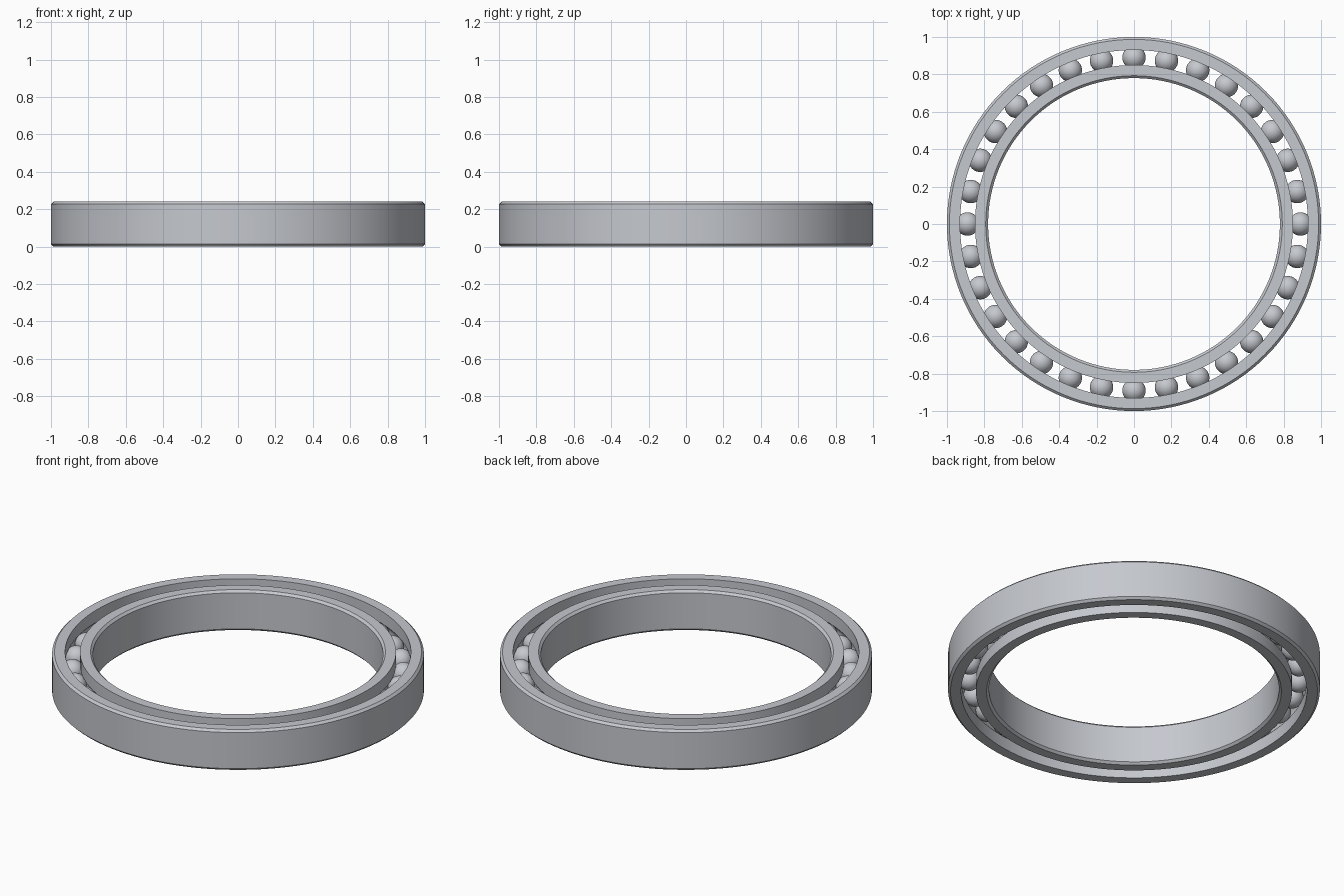
import bpy
import bmesh
from math import cos, sin, pi, sqrt, atan2
from mathutils import Matrix, Vector

if "Cube" in bpy.data.objects:
    bpy.data.objects.remove(bpy.data.objects["Cube"], do_unlink=True)

HEIGHT, CHAMFER = 0.24, 0.013
BORE, INNER_WALL, OUTER_WALL, RIM = 0.78, 0.85, 0.93, 1.0
BALL_R, BALLS, SEGMENTS = 0.0625, 32, 128
PITCH = (INNER_WALL + OUTER_WALL) / 2
MID = HEIGHT / 2

steel = bpy.data.materials.new("steel grey")
steel.use_nodes = True
colour = (0.56, 0.58, 0.62, 1)
steel.diffuse_color = colour
steel.node_tree.nodes["Principled BSDF"].inputs["Base Color"].default_value = colour


def finish(name, bm):
    mesh = bpy.data.meshes.new(name)
    bm.to_mesh(mesh)
    bm.free()
    mesh.materials.append(steel)
    obj = bpy.data.objects.new(name, mesh)
    bpy.context.collection.objects.link(obj)
    bpy.ops.object.select_all(action="DESELECT")
    obj.select_set(True)
    bpy.context.view_layer.objects.active = obj
    bpy.ops.object.shade_smooth_by_angle(angle=pi / 6)
    return obj


def race(name, plain, grooved):
    """Revolve a ring with a chamfered plain wall and a ball groove in the other."""
    side = 1 if plain > grooved else -1
    inset = plain - side * CHAMFER
    profile = [(inset, 0), (plain, CHAMFER), (plain, HEIGHT - CHAMFER),
               (inset, HEIGHT), (grooved, HEIGHT)]
    # Groove arc, concentric with the balls
    depth = abs(grooved - PITCH)
    half = atan2(sqrt(BALL_R ** 2 - depth ** 2), depth)
    for i in range(9):
        a = half * (1 - i / 4)
        profile.append((PITCH + side * BALL_R * cos(a), MID + BALL_R * sin(a)))
    profile.append((grooved, 0))

    bm = bmesh.new()
    rings = []
    for s in range(SEGMENTS):
        t = 2 * pi * s / SEGMENTS
        rings.append([bm.verts.new((r * cos(t), r * sin(t), z)) for r, z in profile])
    n = len(profile)
    for s in range(SEGMENTS):
        a, b = rings[s], rings[(s + 1) % SEGMENTS]
        for i in range(n):
            j = (i + 1) % n
            bm.faces.new((a[i], b[i], b[j], a[j]))
    bmesh.ops.recalc_face_normals(bm, faces=bm.faces)
    return finish(name, bm)


race("outer_race", RIM, OUTER_WALL)
race("inner_race", BORE, INNER_WALL)

# Ring of balls sharing one mesh
bm = bmesh.new()
bmesh.ops.create_uvsphere(bm, u_segments=32, v_segments=16, radius=BALL_R)
first = finish("ball_1", bm)
for k in range(BALLS):
    ball = first
    if k:
        ball = bpy.data.objects.new(f"ball_{k + 1}", first.data)
        bpy.context.collection.objects.link(ball)
    ball.location = Matrix.Rotation(2 * pi * k / BALLS, 3, "Z") @ Vector((PITCH, 0, MID))
